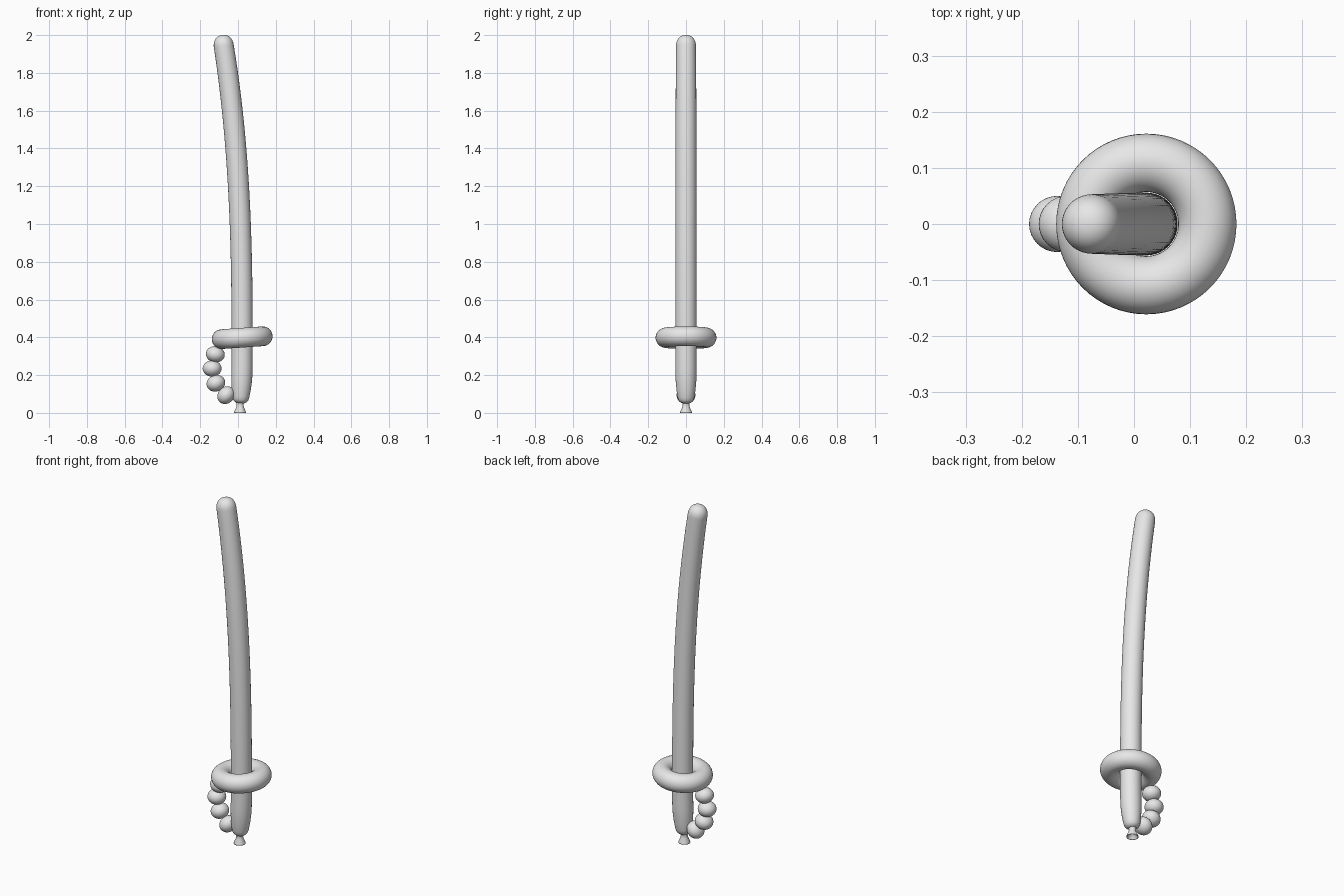
import bpy, bmesh, math
from mathutils import Vector

cube = bpy.data.objects.get("Cube")
if cube:
    bpy.data.objects.remove(cube, do_unlink=True)

grey = bpy.data.materials.new("balloon grey")
grey.use_nodes = True
grey.diffuse_color = (0.8, 0.8, 0.8, 1)
grey.node_tree.nodes["Principled BSDF"].inputs["Base Color"].default_value = (0.8, 0.8, 0.8, 1)

SIDES = 40


def finish(obj, name):
    obj.name = obj.data.name = name
    obj.data.materials.append(grey)
    for poly in obj.data.polygons:
        poly.use_smooth = True
    return obj


def centre_x(z):
    """Gentle sideways bend of the long balloon."""
    if z > 0.3:
        return 0.022 - 0.097 * ((z - 0.3) / 1.64) ** 2.67
    return 0.022 - 0.01 * ((0.3 - z) / 0.25) ** 2


def sweep(name, rings, centre, cap_start=True, cap_end=True):
    """Skin circular sections, given as (height, radius), along a centre line."""
    bm = bmesh.new()
    loops = []
    for z, r in rings:
        slope = (centre(z + 0.005) - centre(z - 0.005)) / 0.01
        side = Vector((1, 0, -slope)).normalized()
        mid = Vector((centre(z), 0, z))
        angles = [2 * math.pi * i / SIDES for i in range(SIDES)]
        loops.append([bm.verts.new(mid + side * r * math.cos(a) + Vector((0, r * math.sin(a), 0)))
                      for a in angles])
    for low, high in zip(loops, loops[1:]):
        for i in range(SIDES):
            j = (i + 1) % SIDES
            bm.faces.new((low[i], low[j], high[j], high[i]))
    if cap_start:
        bm.faces.new(loops[0][::-1])
    if cap_end:
        bm.faces.new(loops[-1])
    mesh = bpy.data.meshes.new(name)
    bm.to_mesh(mesh)
    bm.free()
    obj = bpy.data.objects.new(name, mesh)
    bpy.context.collection.objects.link(obj)
    return finish(obj, name)


# Long balloon: tapered handle end, bent blade, rounded tip
RADIUS, TIP, CAP = 0.056, 2.0, 0.06
rings = [(0.05, 0.012), (0.054, 0.026), (0.061, 0.035), (0.07, 0.041),
         (0.085, 0.045), (0.12, 0.05), (0.16, 0.054), (0.2, RADIUS)]
steps = 40
rings += [(0.2 + (TIP - CAP - 0.2) * i / steps, RADIUS - 0.003 * (i / steps) ** 4)
          for i in range(1, steps + 1)]
for i in range(1, 13):
    a = math.radians(89) * i / 12
    rings.append((TIP - CAP + CAP * math.sin(a) ** 0.9, 0.053 * math.cos(a) ** 0.9))
sweep("blade_and_handle", rings, centre_x)

# Tied nozzle, flared and open underneath
nozzle = [(0.025, 0.004), (0.022, 0.015), (0.004, 0.027), (0.0, 0.029),
          (0.0, 0.032), (0.006, 0.031), (0.03, 0.02), (0.045, 0.018), (0.06, 0.022)]
sweep("nozzle", nozzle, lambda z: 0.011, True, False)

# Ring guard, slightly tilted
bpy.ops.mesh.primitive_torus_add(location=(0.022, 0, 0.398), rotation=(0, math.radians(-4), 0),
                                 major_radius=0.109, minor_radius=0.052,
                                 major_segments=64, minor_segments=32)
finish(bpy.context.object, "ring_guard")

# Knuckle guard: chain of beads squashed along an arc
beads = [(-0.12, 0.31, 10), (-0.137, 0.235, 0), (-0.117, 0.157, -20), (-0.063, 0.094, -48)]
for i, (x, z, tilt) in enumerate(beads, 1):
    bpy.ops.mesh.primitive_uv_sphere_add(segments=32, ring_count=20, radius=1, location=(x, 0, z),
                                         rotation=(0, math.radians(tilt), 0))
    bead = bpy.context.object
    bead.scale = (0.05, 0.05, 0.043)
    finish(bead, f"knuckle_guard_bead_{i}")
